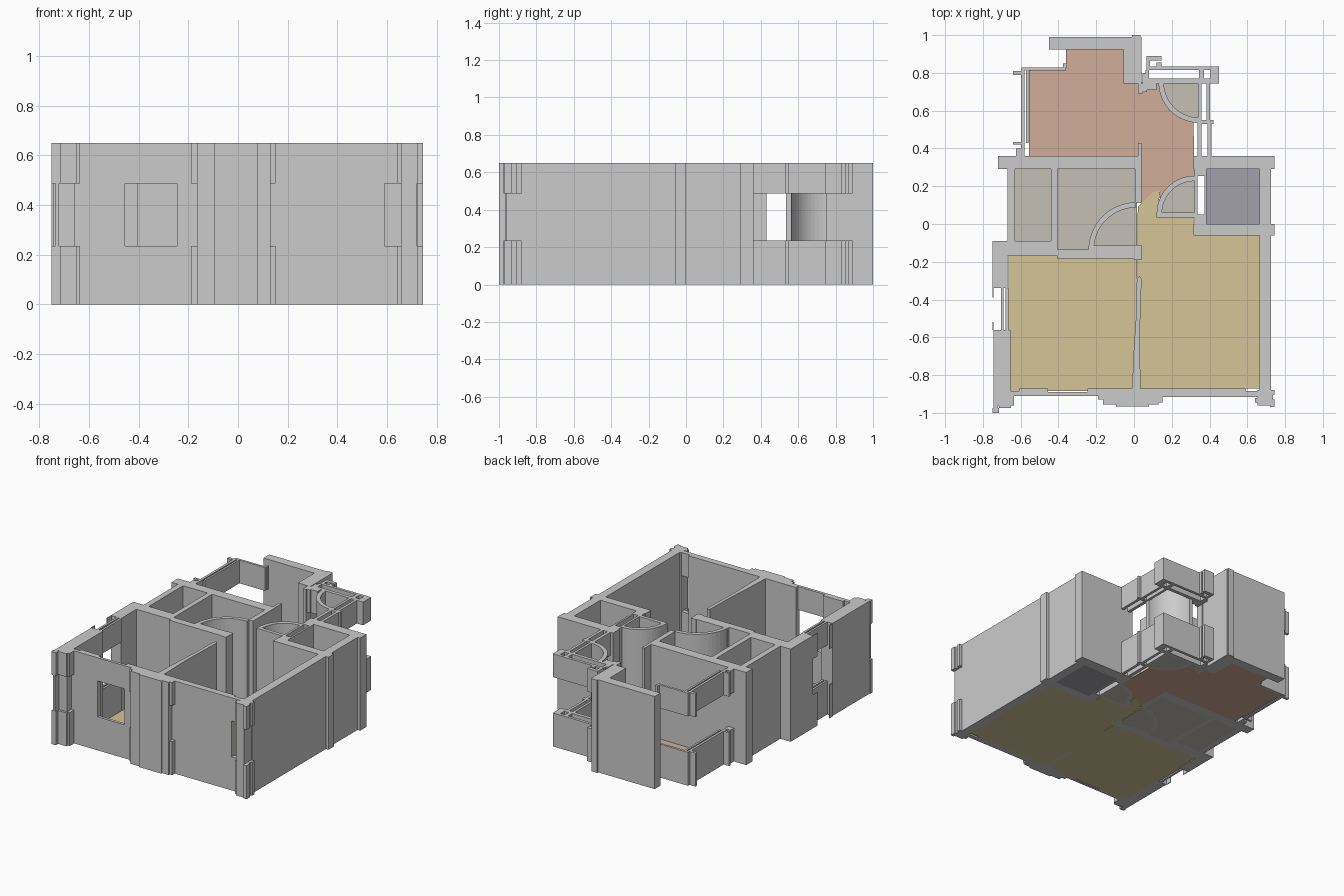
import bpy, bmesh, math

H = 0.65                          # wall height
FULL = [(0, H)]
WINDOW = [(0, 0.235), (0.487, H)]  # sill below, lintel above


def add_prism(bm, pts, z0, z1):
    low = [bm.verts.new((x, y, z0)) for x, y in pts]
    top = [bm.verts.new((x, y, z1)) for x, y in pts]
    n = len(pts)
    bm.faces.new(low[::-1])
    bm.faces.new(top)
    for i in range(n):
        j = (i + 1) % n
        bm.faces.new((low[i], low[j], top[j], top[i]))


def finish(name, bm, mat=None):
    bmesh.ops.recalc_face_normals(bm, faces=bm.faces)
    me = bpy.data.meshes.new(name)
    bm.to_mesh(me)
    bm.free()
    ob = bpy.data.objects.new(name, me)
    bpy.context.collection.objects.link(ob)
    if mat:
        me.materials.append(mat)


def walls(name, rects, levels=FULL):
    """Rectangles are x0, x1, y0, y1 in plan."""
    bm = bmesh.new()
    for x0, x1, y0, y1 in rects:
        for z0, z1 in levels:
            add_prism(bm, [(x0, y0), (x1, y0), (x1, y1), (x0, y1)], z0, z1)
    finish(name, bm)


def prism(name, pts, z0=0, z1=H, mat=None):
    bm = bmesh.new()
    add_prism(bm, pts, z0, z1)
    finish(name, bm, mat)


def arc(cx, cy, r, a0, a1, n=14):
    return [(cx + r * math.cos(math.radians(a0 + (a1 - a0) * i / n)),
             cy + r * math.sin(math.radians(a0 + (a1 - a0) * i / n))) for i in range(n + 1)]


def material(name, r, g, b):
    m = bpy.data.materials.new(name)
    m.diffuse_color = (r, g, b, 1)
    return m


tan = material("tan_floor", 0.66, 0.56, 0.31)
salmon = material("salmon_floor", 0.65, 0.42, 0.32)
stone = material("stone_floor", 0.56, 0.53, 0.47)
slate = material("slate_floor", 0.36, 0.35, 0.40)

# Outer walls of the front rooms
walls("left_front_wall", [
    (-0.75, -0.67, -0.34, -0.09), (-0.745, -0.655, -0.96, -0.56),
    (-0.745, -0.72, -0.975, -0.96)])
walls("left_front_window", [
    (-0.705, -0.69, -0.56, -0.34), (-0.68, -0.665, -0.56, -0.34),
    (-0.75, -0.745, -0.39, -0.34), (-0.75, -0.745, -0.56, -0.52)], WINDOW)
walls("left_corner_trim", [
    (-0.75, -0.715, -1.0, -0.975), (-0.715, -0.65, -0.975, -0.96),
    (-0.655, -0.635, -0.96, -0.91)], WINDOW)
walls("left_corner_post", [(-0.735, -0.72, -1.0, -0.975)])
walls("front_wall", [
    (-0.655, -0.61, -0.91, -0.885), (-0.61, -0.455, -0.91, -0.87),
    (-0.245, -0.165, -0.91, -0.87), (0.13, 0.59, -0.915, -0.87)])
walls("front_window", [(-0.455, -0.245, -0.91, -0.89)], WINDOW)
walls("front_pier", [
    (-0.165, -0.095, -0.955, -0.87), (-0.095, 0.08, -0.965, -0.87),
    (0.08, 0.13, -0.955, -0.87)])
walls("front_pier_trim", [(-0.19, -0.165, -0.93, -0.91), (0.13, 0.15, -0.945, -0.915)], WINDOW)
walls("front_right_window", [(0.59, 0.66, -0.915, -0.885)], WINDOW)
walls("right_wall", [(0.665, 0.725, -0.88, -0.06), (0.655, 0.72, -0.96, -0.88)])
walls("right_corner_trim", [
    (0.64, 0.655, -0.945, -0.92), (0.72, 0.745, -0.905, -0.88),
    (0.72, 0.735, -0.93, -0.905), (0.72, 0.745, -0.97, -0.93)], WINDOW)

# Utility room on the right
walls("utility_room_walls", [
    (0.315, 0.745, -0.06, 0.0), (0.665, 0.725, 0.0, 0.29),
    (0.315, 0.745, 0.29, 0.36),
    (0.32, 0.335, 0.05, 0.255), (0.372, 0.385, 0.05, 0.255),
    (0.32, 0.385, 0.0, 0.05), (0.32, 0.385, 0.255, 0.29)])

# Wash rooms on the left
walls("wash_room_walls", [
    (-0.72, 0.04, 0.29, 0.36), (-0.67, -0.63, -0.09, 0.29),
    (-0.44, -0.405, -0.13, 0.29), (-0.67, -0.405, -0.17, -0.09),
    (-0.405, 0.0, -0.185, -0.135), (0.0, 0.04, -0.19, -0.11),
    (0.005, 0.04, 0.11, 0.29), (0.02, 0.04, 0.36, 0.43)])

# Tapered partition between the front rooms
prism("partition", [(-0.01, -0.87), (0.035, -0.87), (0.03, -0.6), (0.04, -0.29),
                    (0.03, -0.275), (0.015, -0.29), (0.01, -0.5), (-0.002, -0.68)])

# Back room: solid chimney-like block and long windows
walls("back_wall", [
    (-0.45, -0.055, 0.925, 0.99), (-0.055, 0.04, 0.745, 0.99),
    (-0.01, 0.035, 0.99, 1.0), (0.02, 0.045, 0.69, 0.745)])
walls("back_room_windows", [
    (-0.595, -0.36, 0.812, 0.828), (-0.375, -0.355, 0.828, 0.85),
    (-0.597, -0.58, 0.36, 0.812), (-0.572, -0.558, 0.43, 0.812),
    (-0.64, -0.595, 0.79, 0.81), (-0.64, -0.597, 0.42, 0.435),
    (-0.625, -0.597, 0.36, 0.40)], WINDOW)

# Balcony corner at the back right, all windowed
walls("balcony_windows", [
    (0.065, 0.45, 0.815, 0.835), (0.065, 0.45, 0.745, 0.77),
    (0.06, 0.08, 0.77, 0.815), (0.345, 0.37, 0.77, 0.815), (0.405, 0.45, 0.77, 0.815),
    (0.065, 0.085, 0.835, 0.89), (0.085, 0.145, 0.865, 0.89), (0.12, 0.145, 0.835, 0.855),
    (0.045, 0.07, 0.70, 0.80), (0.07, 0.12, 0.71, 0.745),
    (0.34, 0.357, 0.55, 0.745), (0.383, 0.402, 0.55, 0.745),
    (0.335, 0.357, 0.36, 0.53), (0.39, 0.41, 0.36, 0.55),
    (0.335, 0.42, 0.53, 0.55)], WINDOW)

# Curved door-swing screens with stone floor inside each
for name, cx, cy, r, a0, a1 in [("wash_room_door", 0.01, -0.135, 0.25, 90, 180),
                                ("store_door", 0.32, 0.055, 0.2, 90, 180),
                                ("balcony_door", 0.345, 0.75, 0.215, 180, 270)]:
    prism(name + "_screen", arc(cx, cy, r, a0, a1) + arc(cx, cy, r - 0.028, a1, a0))
    if name != "wash_room_door":
        prism(name + "_floor", [(cx, cy)] + arc(cx, cy, r - 0.02, a0, a1), 0, 0.004, stone)
walls("store_sill_wall", [(0.12, 0.32, 0.035, 0.06)])
walls("wash_room_sill_wall", [(-0.24, 0.0, -0.135, -0.115)])

# Floors
F = dict(z0=0, z1=0.004)
prism("back_room_floor", [
    (-0.557, 0.36), (0.04, 0.36), (0.04, 0.11), (0.10, 0.17), (0.14, 0.175),
    *arc(0.32, 0.055, 0.2, 155, 90, 6), (0.315, 0.54),
    *arc(0.345, 0.75, 0.215, 262, 182, 8), (0.04, 0.75), (-0.055, 0.75),
    (-0.055, 0.925), (-0.36, 0.925), (-0.36, 0.812), (-0.557, 0.812)], mat=salmon, **F)
prism("right_room_floor", [
    (0.015, -0.87), (0.665, -0.87), (0.665, -0.06), (0.315, -0.06), (0.315, 0.035),
    (0.12, 0.06), (0.14, 0.175), (0.10, 0.17), (0.02, 0.09)], mat=tan, **F)
prism("left_room_floor", [(-0.665, -0.885), (0.015, -0.885), (0.015, -0.185),
                          (-0.405, -0.185), (-0.405, -0.17), (-0.665, -0.17)], mat=tan, **F)
prism("closet_floor", [(-0.63, -0.09), (-0.44, -0.09), (-0.44, 0.29), (-0.63, 0.29)],
      mat=stone, **F)
prism("wash_room_floor", [(-0.405, -0.135), (0.015, -0.135), (0.015, 0.29), (-0.405, 0.29)],
      mat=stone, **F)
prism("utility_floor", [(0.385, 0.0), (0.665, 0.0), (0.665, 0.29), (0.385, 0.29)],
      mat=slate, **F)
